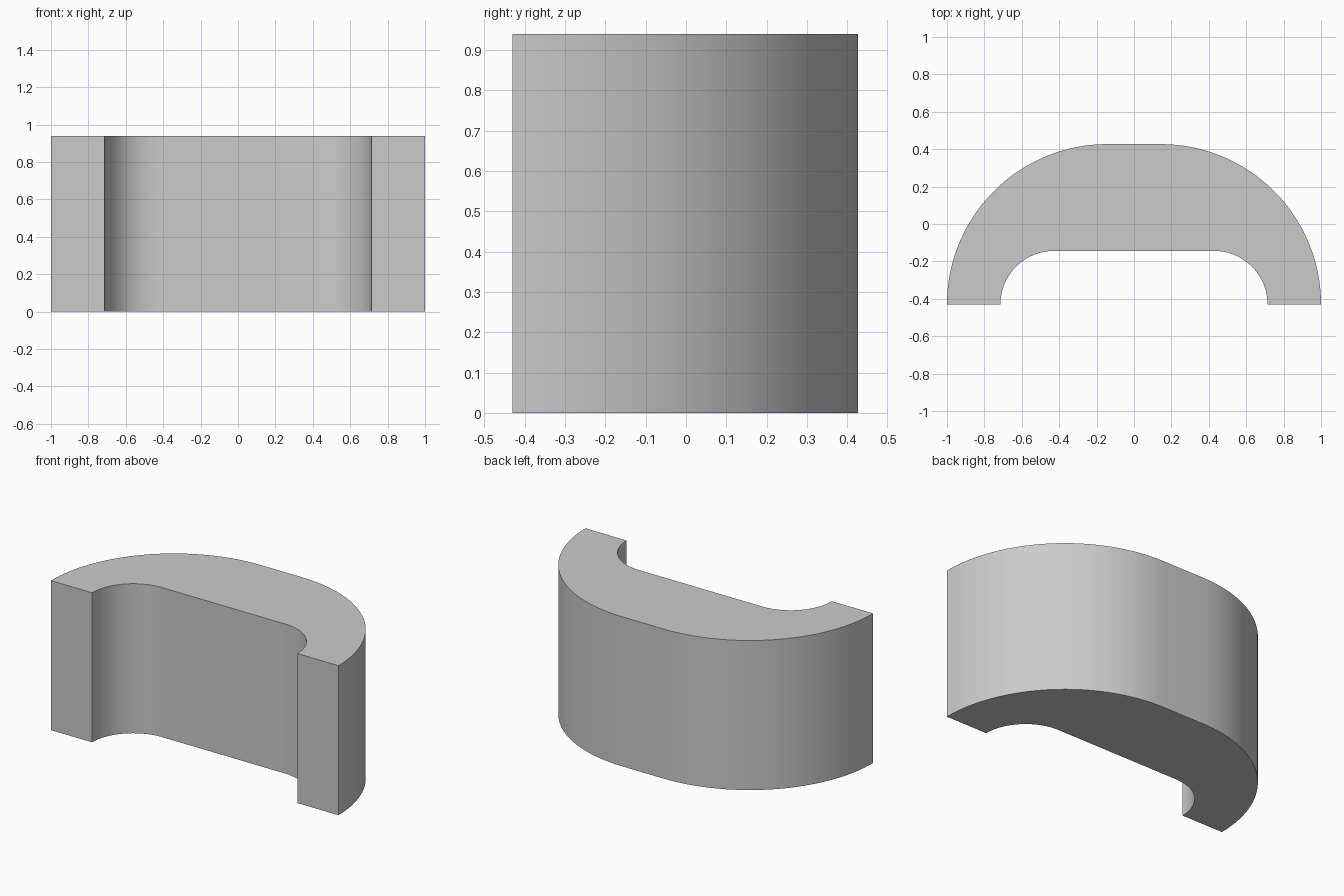
import bpy, bmesh
from math import sin, cos, pi, radians

cube = bpy.data.objects.get("Cube")
if cube:
    bpy.data.objects.remove(cube, do_unlink=True)

HEIGHT = 0.94
FRONT = -0.43
SEGMENTS = 32


def quarter_arc(center_x, radius):
    """Quarter circle from the front edge round to the flat back."""
    return [(center_x + radius * cos(i / SEGMENTS * pi / 2),
             FRONT + radius * sin(i / SEGMENTS * pi / 2))
            for i in range(SEGMENTS + 1)]


def mirrored(points):
    return [(-x, y) for x, y in reversed(points)]


# Plain grey material
grey = bpy.data.materials.new("light grey")
grey.use_nodes = True
color = (0.6, 0.6, 0.6, 1)
grey.diffuse_color = color
grey.node_tree.nodes["Principled BSDF"].inputs["Base Color"].default_value = color

# Bracket outline: rounded outside, then back along the recess
outer = quarter_arc(0.143, 0.857)
inner = quarter_arc(0.428, 0.286)
outline = outer + mirrored(outer) + list(reversed(inner + mirrored(inner)))

# Extrude the outline upwards
bm = bmesh.new()
base = bm.faces.new([bm.verts.new((x, y, 0)) for x, y in outline])
top = bmesh.ops.extrude_face_region(bm, geom=[base], use_keep_orig=True)["geom"]
bmesh.ops.translate(bm, vec=(0, 0, HEIGHT),
                    verts=[v for v in top if isinstance(v, bmesh.types.BMVert)])
bmesh.ops.recalc_face_normals(bm, faces=bm.faces)

mesh = bpy.data.meshes.new("curved_bracket")
bm.to_mesh(mesh)
bm.free()
mesh.materials.append(grey)
bracket = bpy.data.objects.new("curved_bracket", mesh)
bpy.context.collection.objects.link(bracket)

# Smooth the curved walls, keep the corners sharp
bpy.ops.object.select_all(action="DESELECT")
bracket.select_set(True)
bpy.context.view_layer.objects.active = bracket
bpy.ops.object.shade_smooth_by_angle(angle=radians(30))
